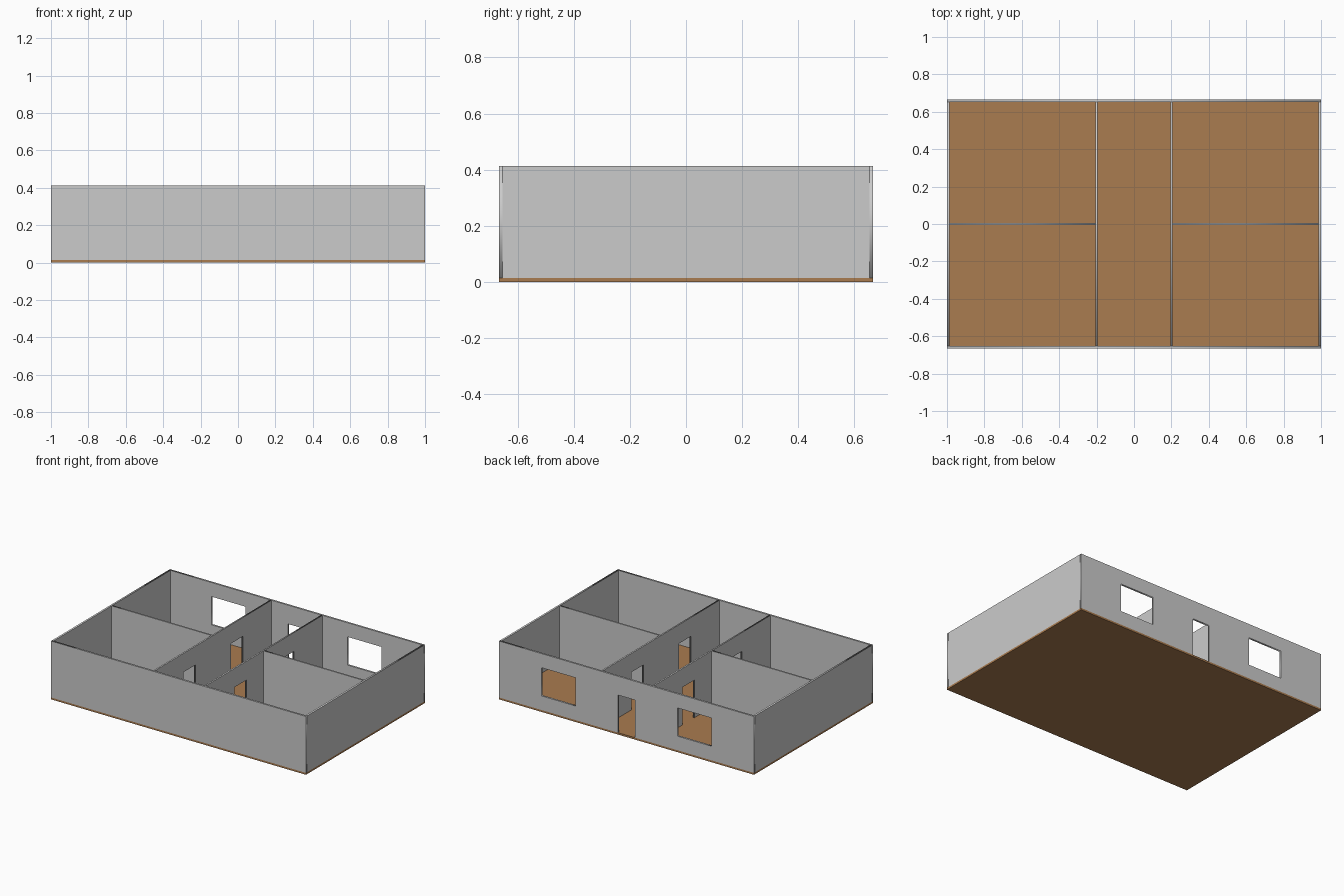
import bpy
from math import pi
from mathutils import Matrix

if "Cube" in bpy.data.objects:
    bpy.data.objects.remove(bpy.data.objects["Cube"])

M = 2 / 15                 # one metre in model units
L, D = 2.0, 10 * M         # plan size
SLAB, H = 0.1 * M, 3 * M   # floor thickness, wall height
OUT, INN = 0.1 * M, 0.08 * M   # outer and inner wall thickness
DOOR_W, DOOR_H = 1 * M, 2 * M


def wall(name, length, thick, x, y, along_y=False, doors=(), windows=()):
    """Extruded wall profile: doors notch the bottom edge, windows are holes.
    Positions are measured along the wall from its centre."""
    h = length / 2
    outline = [(-h, 0)]
    for d in sorted(doors):
        a, b = d - DOOR_W / 2, d + DOOR_W / 2
        outline += [(a, 0), (a, DOOR_H), (b, DOOR_H), (b, 0)]
    outline += [(h, 0), (h, H), (-h, H)]
    loops = [outline]
    for c, w, z0, z1 in windows:
        loops.append([(c - w / 2, z0), (c + w / 2, z0), (c + w / 2, z1), (c - w / 2, z1)])
    cu = bpy.data.curves.new(name + "_profile", 'CURVE')
    cu.dimensions, cu.fill_mode, cu.extrude = '2D', 'BOTH', thick / 2
    for pts in loops:
        s = cu.splines.new('POLY')
        s.points.add(len(pts) - 1)
        for p, (u, v) in zip(s.points, pts):
            p.co = (u, v, 0, 1)
        s.use_cyclic_u = True
    ob = bpy.data.objects.new(name, cu)
    bpy.context.collection.objects.link(ob)
    ob.matrix_world = (Matrix.Translation((x, y, SLAB))
                       @ Matrix.Rotation(pi / 2 if along_y else 0, 4, 'Z')
                       @ Matrix.Rotation(pi / 2, 4, 'X'))
    bpy.ops.object.select_all(action='DESELECT')
    bpy.context.view_layer.objects.active = ob
    ob.select_set(True)
    bpy.ops.object.convert(target='MESH')
    return bpy.context.object


# Floor slab
bpy.ops.mesh.primitive_cube_add(size=1, location=(0, 0, SLAB / 2))
floor = bpy.context.object
floor.name = "floor"
floor.scale = (L, D, SLAB)
wood = bpy.data.materials.new("wood_floor")
wood.diffuse_color = (0.4, 0.2, 0.08, 1)
wood.use_nodes = True
wood.node_tree.nodes["Principled BSDF"].inputs["Base Color"].default_value = wood.diffuse_color
floor.data.materials.append(wood)

# Outer walls: the entrance and two windows are in the back wall
ye = D / 2 - OUT / 2
wall("front_wall", L, OUT, 0, -ye)
wall("back_wall", L, OUT, 0, ye, doors=[0],
     windows=[(s * 4 * M, 2 * M, 0.75 * M, 2.25 * M) for s in (-1, 1)])

# Side walls, corridor walls with two doors each, and room dividers
for side, s in (("left", -1), ("right", 1)):
    wall(side + "_wall", D - 2 * OUT, OUT, s * (L / 2 - OUT / 2), 0, True)
    wall(side + "_corridor_wall", D - 2 * OUT, INN, s * 1.5 * M, 0, True,
         doors=[-2 * M, 2 * M])
    x0, x1 = 1.5 * M + INN / 2, L / 2 - OUT
    wall(side + "_room_divider", x1 - x0, INN, s * (x0 + x1) / 2, 0)
